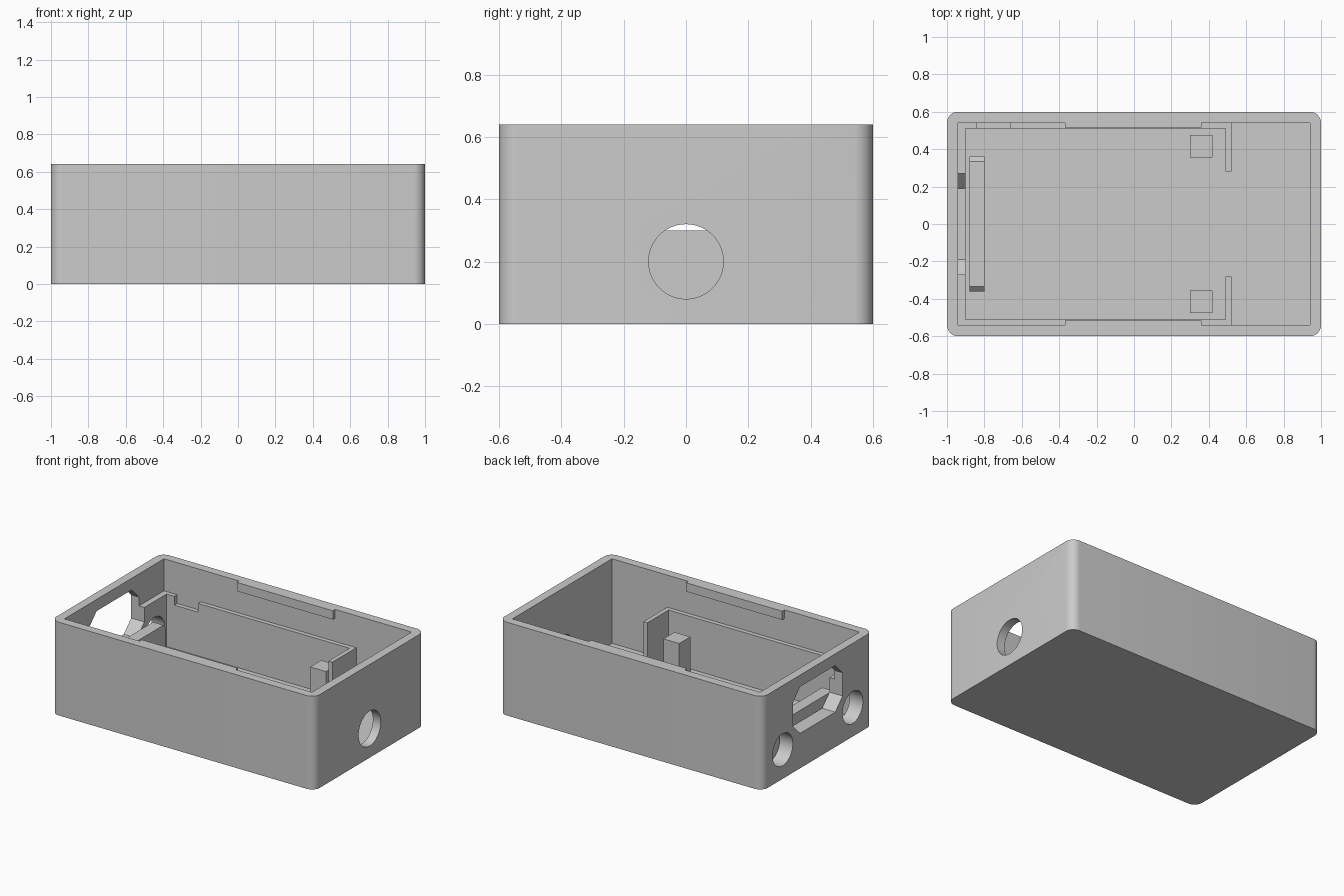
import bpy
import bmesh
import math

if "Cube" in bpy.data.objects:
    bpy.data.objects.remove(bpy.data.objects["Cube"], do_unlink=True)

# One plain grey for the whole enclosure
grey = bpy.data.materials.new("plain grey")
grey.use_nodes = True
colour = (0.6, 0.6, 0.6, 1.0)
grey.diffuse_color = colour
grey.node_tree.nodes["Principled BSDF"].inputs["Base Color"].default_value = colour


def finish(name, bm):
    bmesh.ops.recalc_face_normals(bm, faces=bm.faces)
    mesh = bpy.data.meshes.new(name)
    bm.to_mesh(mesh)
    bm.free()
    obj = bpy.data.objects.new(name, mesh)
    mesh.materials.append(grey)
    bpy.context.scene.collection.objects.link(obj)
    return obj


def prism(name, points, depth):
    """Extrude a closed 3D outline by a depth vector."""
    bm = bmesh.new()
    face = bm.faces.new([bm.verts.new(p) for p in points])
    ext = bmesh.ops.extrude_face_region(bm, geom=[face])
    moved = [v for v in ext["geom"] if isinstance(v, bmesh.types.BMVert)]
    bmesh.ops.translate(bm, verts=moved, vec=depth)
    return finish(name, bm)


def box(name, x, y, z):
    y = sorted(y)
    outline = [(x[0], y[0], z[0]), (x[1], y[0], z[0]), (x[1], y[1], z[0]), (x[0], y[1], z[0])]
    return prism(name, outline, (0, 0, z[1] - z[0]))


def round_cutter(name, x, y, z, radius):
    steps = 48
    outline = [(x[0], y + radius * math.cos(i * math.tau / steps),
                z + radius * math.sin(i * math.tau / steps)) for i in range(steps)]
    return prism(name, outline, (x[1] - x[0], 0, 0))


def cut(obj, cutters):
    for cutter in cutters:
        mod = obj.modifiers.new("cut", "BOOLEAN")
        mod.operation = "DIFFERENCE"
        mod.solver = "EXACT"
        mod.object = cutter
        cutter.hide_render = True
        cutter.hide_viewport = True
        cutter.display_type = "WIRE"


HEIGHT, FLOOR, LEDGE = 0.64, 0.06, 0.42
INX, INY = 0.94, 0.54

# Case outline with rounded vertical corners
radius, steps = 0.06, 8
outline = []
for quarter, (sx, sy) in enumerate([(1, 1), (-1, 1), (-1, -1), (1, -1)]):
    for i in range(steps + 1):
        a = (quarter + i / steps) * math.pi / 2
        outline.append((sx * (1 - radius) + radius * math.cos(a),
                        sy * (0.6 - radius) + radius * math.sin(a), 0))
case = prism("case", outline, (0, 0, HEIGHT))

# Cutters for the cavity, the connector window and the round ports
cavity = box("cavity_cutter", (-INX, INX), (-INY, INY), (FLOOR, 1))
half, chamfer, mid = 0.27, 0.08, 0.4
inner, reach = half - chamfer, 0.16
low = reach - chamfer
octagon = [(inner, reach), (half, low), (half, -low), (inner, -reach),
           (-inner, -reach), (-half, -low), (-half, low), (-inner, reach)]
window = prism("window_cutter", [(-1.1, y, mid + z) for y, z in octagon], (0.215, 0, 0))
ports = [round_cutter("port_cutter", (-1.1, -0.885), s * 0.38, 0.2, 0.11) for s in (-1, 1)]
cable = round_cutter("cable_cutter", (0.9, 1.1), 0, 0.2, 0.12)
cut(case, [cavity, window, cable] + ports)

# Inner ledge behind the connector wall
end_ledge = box("end_ledge", (-INX, -0.9), (-INY, INY), (FLOOR, LEDGE))
cut(end_ledge, [window] + ports)

# Side ledges; the back one has a shallow notch
box("front_ledge", (-0.9, 0.49), (-INY, -0.51), (FLOOR, LEDGE))
notch = [(-0.9, FLOOR), (0.49, FLOOR), (0.49, LEDGE), (-0.66, LEDGE),
         (-0.66, 0.36), (-0.84, 0.36), (-0.84, LEDGE), (-0.9, LEDGE)]
prism("back_ledge", [(x, 0.51, z) for x, z in notch], (0, INY - 0.51, 0))

# Mirrored stop walls, posts and rim tabs
for s, side in ((-1, "front"), (1, "back")):
    box(side + "_stop_wall", (0.49, 0.52), (s * 0.28, s * INY), (FLOOR, LEDGE))
    box(side + "_post", (0.3, 0.42), (s * 0.355, s * 0.475), (FLOOR, 0.3))
    box(side + "_rim_tab", (-0.37, 0.36), (s * 0.515, s * INY), (0.58, HEIGHT))

# Support bar with bevelled ends
bar = [(-0.36, FLOOR), (0.36, FLOOR), (0.36, 0.275), (0.335, 0.3), (-0.335, 0.3), (-0.36, 0.275)]
prism("support_bar", [(-0.88, y, z) for y, z in bar], (0.08, 0, 0))

# Smooth the rounded corners and bores, keep edges sharp
bpy.ops.object.select_all(action="DESELECT")
for obj in (case, end_ledge):
    obj.select_set(True)
    bpy.context.view_layer.objects.active = obj
    for mod in [m.name for m in obj.modifiers]:
        bpy.ops.object.modifier_apply(modifier=mod)
bpy.ops.object.shade_smooth_by_angle(angle=math.radians(30))
